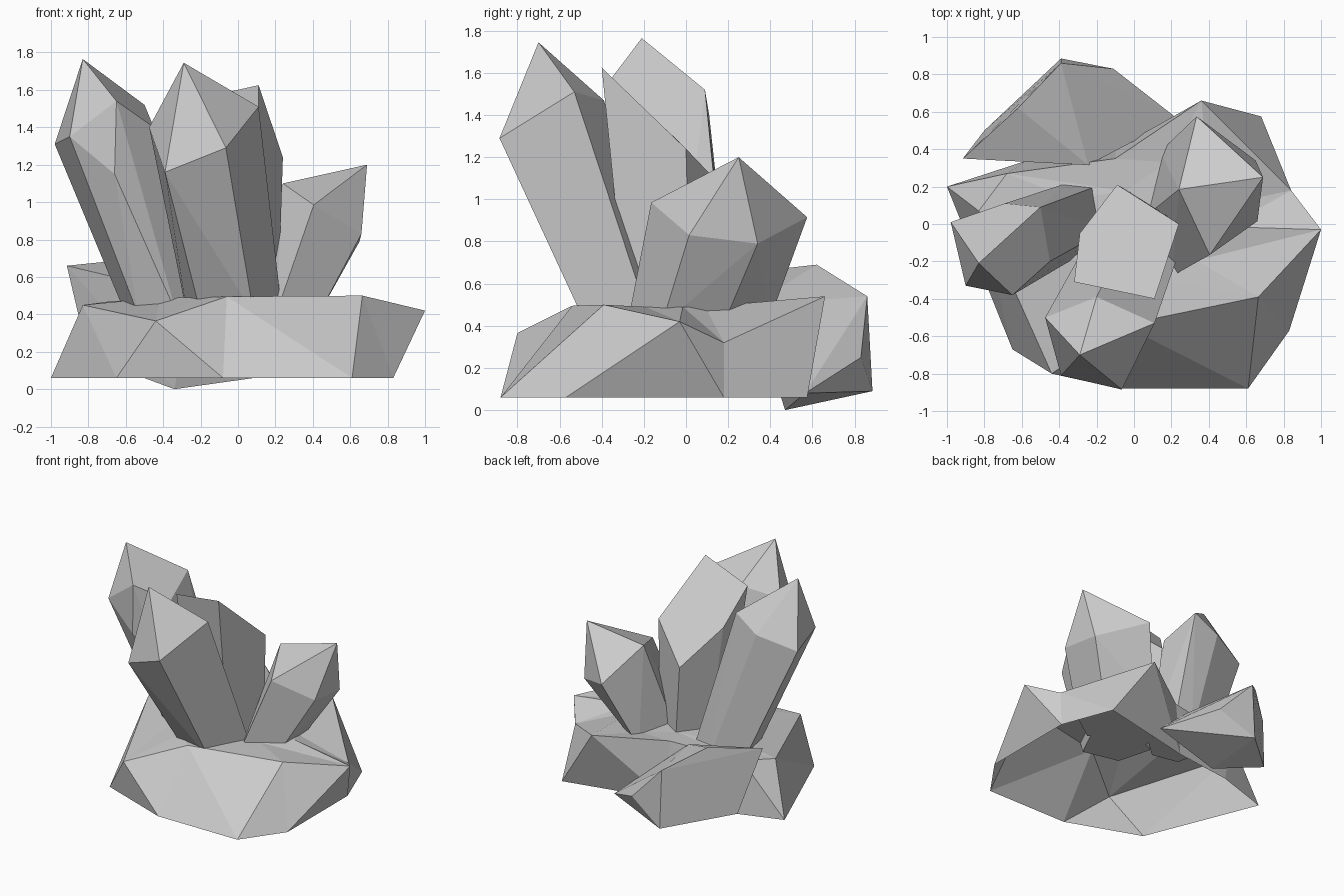
import bpy
import bmesh
import math
from mathutils import Vector

default_cube = bpy.data.objects.get("Cube")
if default_cube:
    bpy.data.objects.remove(default_cube, do_unlink=True)


def make_material(name, colour):
    material = bpy.data.materials.new(name)
    material.use_nodes = True
    material.diffuse_color = colour
    material.node_tree.nodes["Principled BSDF"].inputs["Base Color"].default_value = colour
    return material


stone_grey = make_material("stone grey", (0.6, 0.6, 0.6, 1))


def finish(mesh_builder, name):
    """Turn a bmesh into a flat shaded object."""
    bmesh.ops.recalc_face_normals(mesh_builder, faces=mesh_builder.faces)
    mesh = bpy.data.meshes.new(name)
    mesh_builder.to_mesh(mesh)
    mesh_builder.free()
    mesh.materials.append(stone_grey)
    part = bpy.data.objects.new(name, mesh)
    bpy.context.collection.objects.link(part)
    return part


def faceted_stone(name, points):
    """Wrap a handful of corner points in a closed convex faceted body."""
    builder = bmesh.new()
    for point in points:
        builder.verts.new(point)
    bmesh.ops.remove_doubles(builder, verts=builder.verts, dist=0.001)
    hull = bmesh.ops.convex_hull(builder, input=builder.verts)
    leftovers = {item for item in hull["geom_interior"] + hull["geom_unused"]
                 if isinstance(item, bmesh.types.BMVert)}
    bmesh.ops.delete(builder, geom=list(leftovers), context="VERTS")
    bmesh.ops.dissolve_limit(builder, angle_limit=math.radians(4),
                             verts=builder.verts, edges=builder.edges)
    return finish(builder, name)


def crystal(name, tip, shoulders, foot, spread):
    """Shoulder corners rise to a tip and taper down to a smaller foot."""
    shoulders = [Vector(corner) for corner in shoulders]
    centre = sum(shoulders, Vector()) / len(shoulders)
    base = []
    for corner in shoulders:
        offset = (corner - centre) * spread
        base.append(Vector(foot) + Vector((offset.x, offset.y, 0)))
    return faceted_stone(name, [Vector(tip)] + shoulders + base)


def rock_shell(name, rings):
    """Open-bottomed rock: triangulated bands between rings and a flat cap."""
    builder = bmesh.new()
    rings = [[builder.verts.new(point) for point in ring] for ring in rings]
    for lower, upper in zip(rings, rings[1:]):
        for i in range(len(lower)):
            j = (i + 1) % len(lower)
            builder.faces.new((lower[i], lower[j], upper[i]))
            builder.faces.new((lower[j], upper[j], upper[i]))
    builder.faces.new(rings[-1])
    return finish(builder, name)


# Base rock: level footprint, uneven rim, and a small plateau under the crystals
footprint = [(-1, .2), (-.65, -.67), (-.08, -.88), (.61, -.88), (.83, -.57),
             (.83, .18), (.68, .575), (-.1, .4), (-.57, .34)]
rim = [(-.83, .07, .45), (-.44, -.8, .365), (-.06, -.54, .495),
       (.665, -.39, .5), (1, -.03, .42), (.84, .18, .32),
       (.36, .66, .54), (-.1, .35, .5), (-.68, .27, .47)]
rock_shell("base_rock", [[(x, y, .06) for x, y in footprint], rim,
                         [(x / 2, y / 2, .49) for x, y, z in rim]])

# Tall crystal leaning to the right-hand side of the model
crystal("side_crystal", tip=(-.83, -.21, 1.765),
        shoulders=[(-.98, .01, 1.31), (-.9, -.33, 1.35), (-.66, -.37, 1.15),
                   (-.65, -.38, 1.54), (-.45, -.2, 1.4), (-.5, .09, 1.52),
                   (-.69, .11, 1.4)],
        foot=(-.36, 0, .4), spread=.83)

# Tall crystal leaning forward
crystal("front_crystal", tip=(-.29, -.7, 1.745),
        shoulders=[(-.475, -.5, 1.4), (-.39, -.81, 1.16), (-.065, -.885, 1.29),
                   (.05, -.66, 1.43), (.11, -.53, 1.51), (-.2, -.39, 1.47)],
        foot=(0, -.25, .4), spread=.87)

# Middle crystal with one broad slanting top
crystal("middle_crystal", tip=(.11, -.4, 1.625),
        shoulders=[(.11, -.4, 1.625), (.24, 0, 1.24), (-.09, .21, 1.02),
                   (-.29, -.05, 1.29), (-.32, -.31, 1.53)],
        foot=(-.02, -.06, .4), spread=.75)

# Short crystal leaning outward at the back
crystal("short_crystal", tip=(.69, .25, 1.2),
        shoulders=[(.335, .575, .915), (.24, .185, 1.1), (.405, -.165, .985),
                   (.66, .015, .83), (.65, .34, .79)],
        foot=(.25, .04, .4), spread=.9)

# Loose shard lying behind the base
faceted_stone("back_shard", [
    (-.915, .35, .66), (-.62, .62, .69), (-.39, .86, .54), (-.39, .885, .09),
    (-.8, .5, .17), (-.11, .83, .25), (.23, .565, .08), (-.34, .47, 0),
    (-.245, .315, .5), (-.13, .57, .38)])
